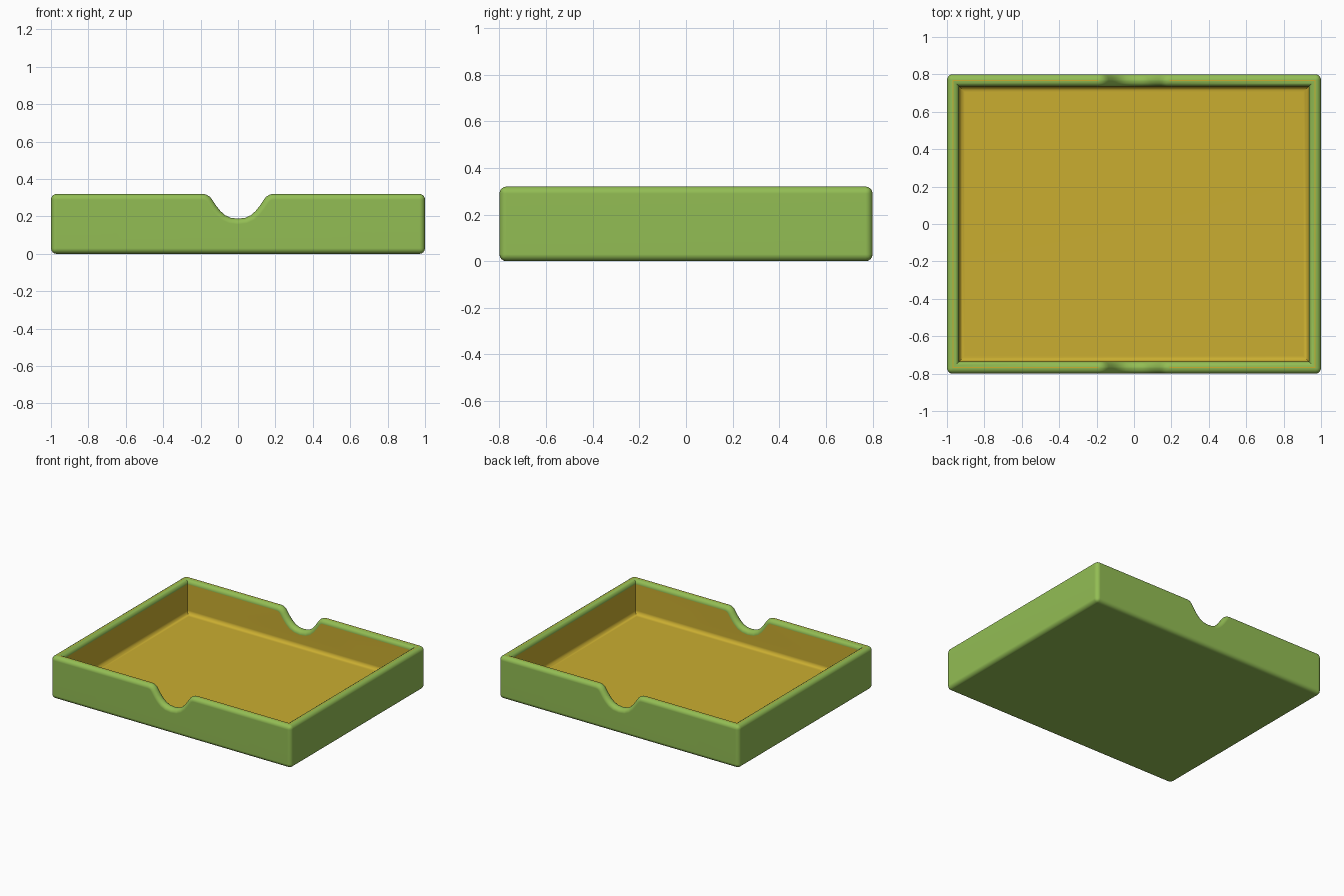
import bpy
import bmesh
from math import radians
from mathutils import Matrix

default = bpy.data.objects.get("Cube")
if default:
    bpy.data.objects.remove(default, do_unlink=True)

HALF_X, HALF_Y, HEIGHT = 1.0, 0.8, 0.32
WALL, ROUND = 0.065, 0.03
IN_X, IN_Y, FLOOR = HALF_X - WALL, HALF_Y - WALL, 0.065


def make_material(name, rgb):
    mat = bpy.data.materials.new(name)
    mat.use_nodes = True
    mat.diffuse_color = (*rgb, 1)
    bsdf = next(n for n in mat.node_tree.nodes if n.type == 'BSDF_PRINCIPLED')
    bsdf.inputs["Base Color"].default_value = (*rgb, 1)
    return mat


def make_object(name, bm):
    bmesh.ops.recalc_face_normals(bm, faces=bm.faces[:])
    mesh = bpy.data.meshes.new(name)
    bm.to_mesh(mesh)
    bm.free()
    obj = bpy.data.objects.new(name, mesh)
    bpy.context.collection.objects.link(obj)
    return obj


# Outer block: front outline with a finger notch, extruded front to back
notch = [(0.19, HEIGHT), (0.17, 0.317), (0.15, 0.305), (0.135, 0.285),
         (0.115, 0.255), (0.095, 0.23), (0.07, 0.207), (0.04, 0.193)]
right_half = [(HALF_X, 0), (HALF_X, HEIGHT)] + notch
outline = right_half + [(0, 0.188)] + [(-x, z) for x, z in reversed(right_half)]
bm = bmesh.new()
face = bm.faces.new([bm.verts.new((x, -HALF_Y, z)) for x, z in outline])
ext = bmesh.ops.extrude_face_region(bm, geom=[face])
bmesh.ops.translate(bm, vec=(0, 2 * HALF_Y, 0),
                    verts=[v for v in ext["geom"] if isinstance(v, bmesh.types.BMVert)])
tray = make_object("tray", bm)

# Cavity cutter
bm = bmesh.new()
bmesh.ops.create_cube(bm, size=1, matrix=Matrix.Translation((0, 0, FLOOR + 0.5))
                      @ Matrix.Diagonal((2 * IN_X, 2 * IN_Y, 1, 1)))
cutter = make_object("cavity_cutter", bm)
cutter.hide_render = True

bpy.ops.object.select_all(action='DESELECT')
bpy.context.view_layer.objects.active = tray
tray.select_set(True)
cut = tray.modifiers.new("Cavity", 'BOOLEAN')
cut.operation = 'DIFFERENCE'
cut.solver = 'EXACT'
cut.object = cutter
bpy.ops.object.modifier_apply(modifier=cut.name)
bpy.data.objects.remove(cutter, do_unlink=True)

# Round every hard edge except the upright inside corners
bm = bmesh.new()
bm.from_mesh(tray.data)
bmesh.ops.remove_doubles(bm, verts=bm.verts[:], dist=0.0001)


def is_inside_corner(edge):
    a, b = (v.co for v in edge.verts)
    return (a - b).xy.length < 0.001 and abs(a.x) < IN_X + 0.01


edges = [e for e in bm.edges if e.is_manifold
         and e.calc_face_angle() > radians(40) and not is_inside_corner(e)]
bmesh.ops.bevel(bm, geom=edges, offset=ROUND, offset_type='OFFSET', segments=4,
                profile=0.5, affect='EDGES', clamp_overlap=False)

# Green shell, golden lining on everything inside the cavity
tray.data.materials.clear()
tray.data.materials.append(make_material("leaf green", (0.29, 0.51, 0.088)))
tray.data.materials.append(make_material("golden lining", (0.59, 0.42, 0.03)))
for f in bm.faces:
    c = f.calc_center_median()
    inside = abs(c.x) < IN_X + 0.0005 and abs(c.y) < IN_Y + 0.0005 and c.z > FLOOR - 0.01
    f.material_index = int(inside)
bm.to_mesh(tray.data)
bm.free()

bpy.ops.object.shade_smooth_by_angle(angle=radians(40))
weighted = tray.modifiers.new("Weighted Normals", 'WEIGHTED_NORMAL')
weighted.keep_sharp = True
